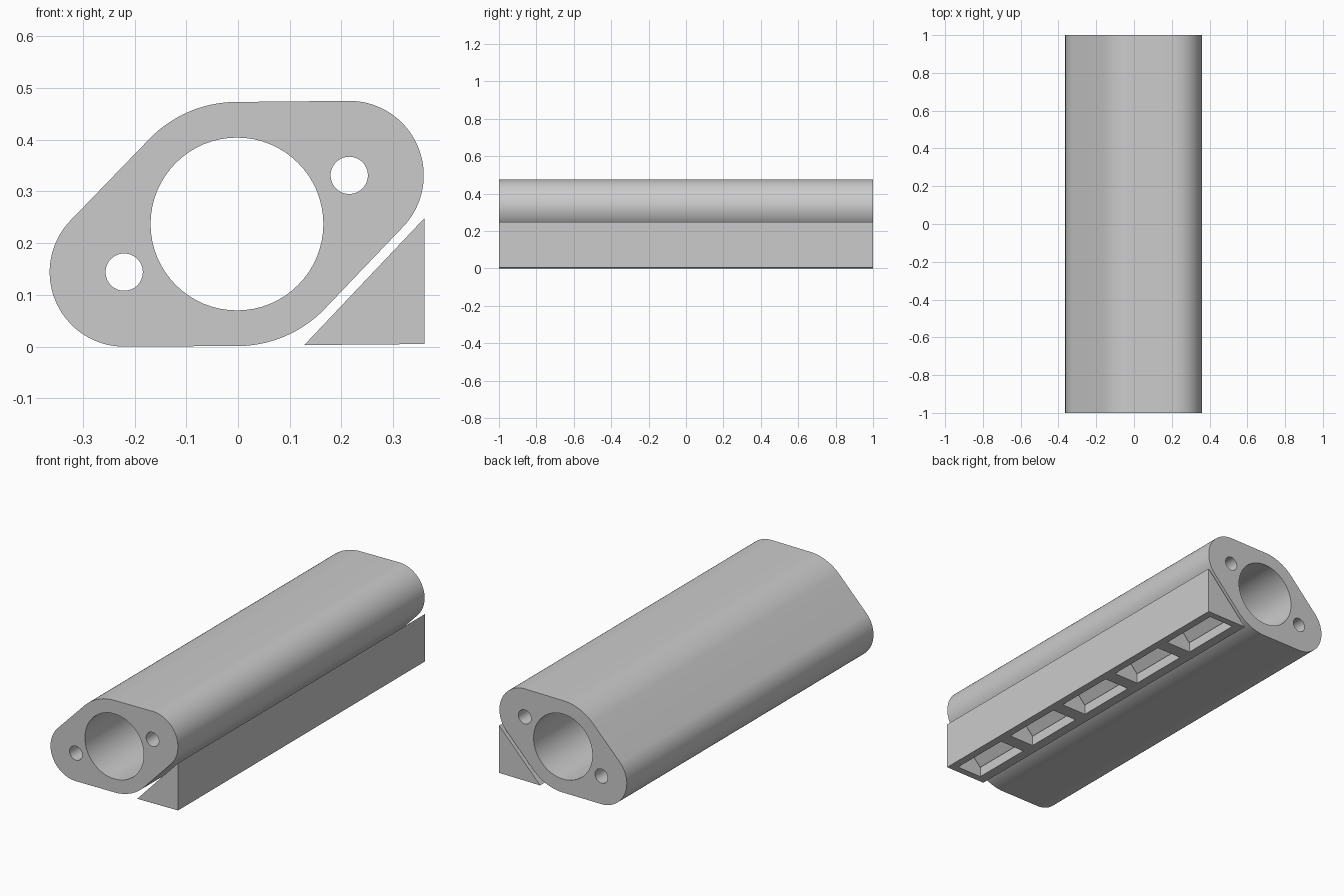
import bpy, bmesh, math
from mathutils import Matrix, Vector

if "Cube" in bpy.data.objects:
    bpy.data.objects.remove(bpy.data.objects["Cube"])

grey = bpy.data.materials.new("light_grey")
grey.use_nodes = True
grey.diffuse_color = (0.6, 0.6, 0.6, 1)
grey.node_tree.nodes["Principled BSDF"].inputs["Base Color"].default_value = (0.6, 0.6, 0.6, 1)

# Circles of the body section: centre bore and two bolt lugs, as x, z, outer radius, hole radius
circles = [(0.0, 0.237, 0.236, 0.167),
           (-0.22, 0.144, 0.144, 0.036),
           (0.215, 0.331, 0.144, 0.036)]
circles[0] = (-0.002,) + circles[0][1:]


def ring(x, z, r, n):
    return [(x + r * math.cos(math.tau * i / n), z + r * math.sin(math.tau * i / n)) for i in range(n)]


def taut_outline(n):
    """Outline of a band pulled tight around the three circles."""
    points = []
    for i in range(n):
        c, s = math.cos(math.tau * i / n), math.sin(math.tau * i / n)
        x, z, r, _ = max(circles, key=lambda k: k[0] * c + k[1] * s + k[2])
        points.append((x + r * c, z + r * s))
    return points


def extrude_outlines(name, outlines):
    """Filled section with holes, extruded from front to back."""
    curve = bpy.data.curves.new(name, "CURVE")
    curve.dimensions, curve.fill_mode, curve.extrude = "2D", "BOTH", 1
    for points in outlines:
        spline = curve.splines.new("POLY")
        spline.points.add(len(points) - 1)
        for p, (x, z) in zip(spline.points, points):
            p.co = (x, z, 0, 1)
        spline.use_cyclic_u = True
    temp = bpy.data.objects.new(name + "_curve", curve)
    bpy.context.collection.objects.link(temp)
    bpy.context.view_layer.update()
    mesh = bpy.data.meshes.new_from_object(temp.evaluated_get(bpy.context.evaluated_depsgraph_get()))
    bpy.data.objects.remove(temp)
    bm = bmesh.new()
    bm.from_mesh(mesh)
    bmesh.ops.remove_doubles(bm, verts=bm.verts, dist=0.0001)
    bmesh.ops.transform(bm, matrix=Matrix.Rotation(math.pi / 2, 4, "X"), verts=bm.verts)
    bmesh.ops.recalc_face_normals(bm, faces=bm.faces)
    bm.to_mesh(mesh)
    bm.free()
    mesh.materials.clear()
    mesh.materials.append(grey)
    obj = bpy.data.objects.new(name, mesh)
    bpy.context.collection.objects.link(obj)
    return obj


# Long body with a wide bore and two bolt holes
body = extrude_outlines("body", [taut_outline(144)] + [ring(x, z, h, 64) for x, z, _, h in circles])
bpy.ops.object.select_all(action="DESELECT")
body.select_set(True)
bpy.context.view_layer.objects.active = body
bpy.ops.object.shade_smooth_by_angle(angle=math.radians(30))

# Triangular support bar under the overhanging side
support = extrude_outlines("support_wedge", [[(0.128, 0.003), (0.36, 0.005), (0.36, 0.248)]])

# Five rectangular openings cut upward through the bar
bm = bmesh.new()
for i in range(5):
    place = Matrix.Translation((0.249, -0.8 + 0.4 * i, 0.15))
    bmesh.ops.create_cube(bm, size=1, matrix=place @ Matrix.Diagonal(Vector((0.142, 0.328, 0.5, 1))))
cutter_mesh = bpy.data.meshes.new("opening_cutter")
bm.to_mesh(cutter_mesh)
bm.free()
cutter = bpy.data.objects.new("opening_cutter", cutter_mesh)
cutter.hide_render = True
bpy.context.collection.objects.link(cutter)
cut = support.modifiers.new("openings", "BOOLEAN")
cut.operation, cut.solver, cut.object = "DIFFERENCE", "EXACT", cutter
bpy.context.view_layer.objects.active = support
bpy.ops.object.modifier_apply(modifier=cut.name)
bpy.data.objects.remove(cutter)
support.data.materials.clear()
support.data.materials.append(grey)
support.data.shade_flat()
